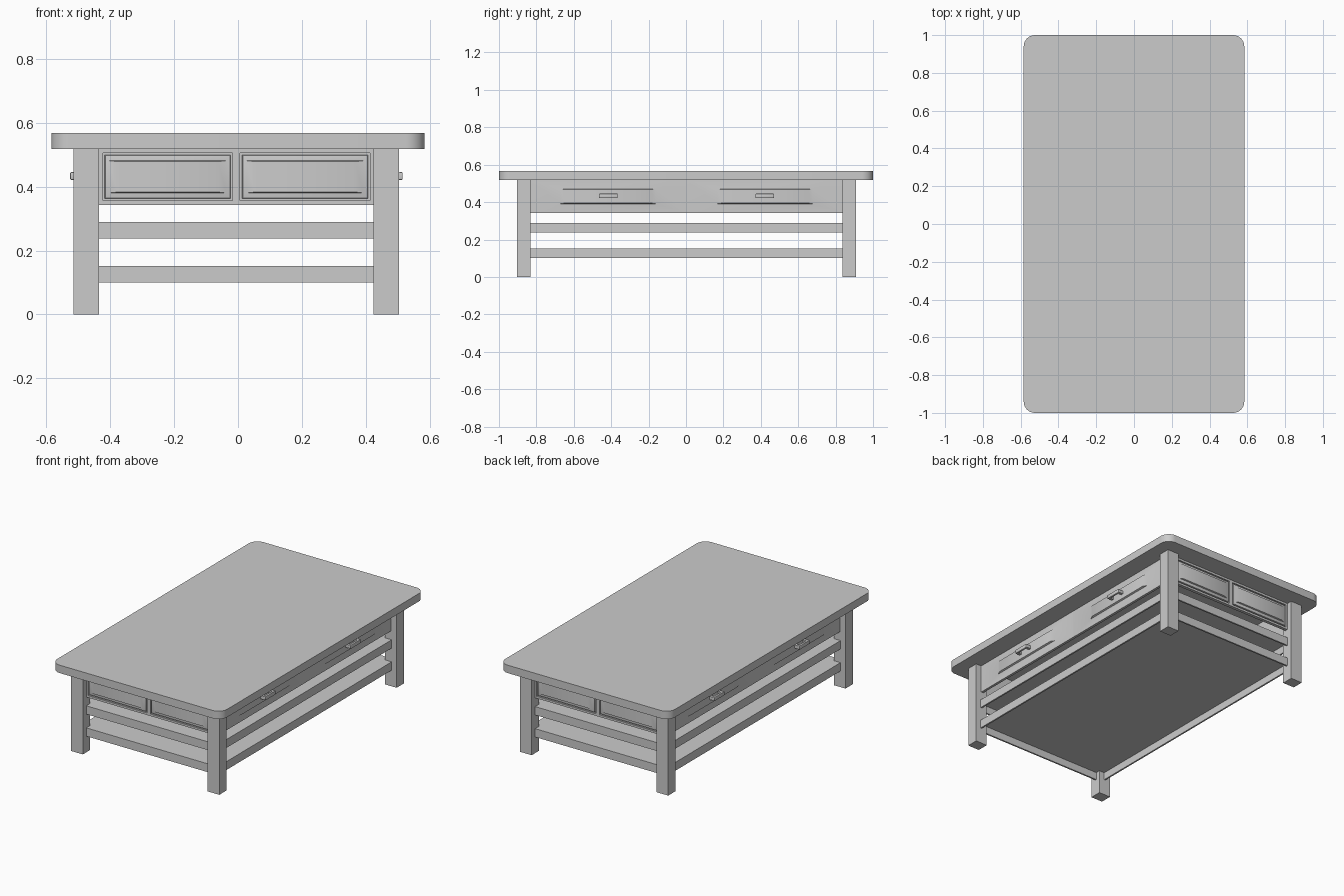
import bpy, bmesh, math
from mathutils import Matrix, Vector

cube = bpy.data.objects.get("Cube")
if cube:
    bpy.data.objects.remove(cube, do_unlink=True)

wood = bpy.data.materials.new("grey_wood")
wood.use_nodes = True
GREY = (0.6, 0.6, 0.6, 1)
wood.diffuse_color = GREY
wood.node_tree.nodes["Principled BSDF"].inputs["Base Color"].default_value = GREY

CX, CY = -0.005, 0.003     # the base sits slightly off the top's centre
LEG_X, LEG_Y = 0.469, 0.87
FACE_X, FACE_Y = 0.475, 0.872
BASE = Matrix.Translation((CX, CY, 0))


def finish(name, bm, matrix=None):
    bmesh.ops.recalc_face_normals(bm, faces=bm.faces)
    mesh = bpy.data.meshes.new(name)
    bm.to_mesh(mesh)
    bm.free()
    mesh.materials.append(wood)
    obj = bpy.data.objects.new(name, mesh)
    bpy.context.collection.objects.link(obj)
    if matrix:
        obj.matrix_world = matrix
    return obj


def box(name, lo, hi, matrix=None, bevel=0, upright_only=False, segments=2):
    lo, hi = Vector(lo), Vector(hi)
    bm = bmesh.new()
    bmesh.ops.create_cube(bm, size=1, matrix=Matrix.Translation((lo + hi) / 2)
                          @ Matrix.Diagonal((*(hi - lo), 1)))
    if bevel:
        edges = [e for e in bm.edges if not upright_only
                 or abs(e.verts[0].co.z - e.verts[1].co.z) > 0.001]
        bmesh.ops.bevel(bm, geom=edges, offset=bevel, segments=segments,
                        profile=0.5, affect='EDGES')
    return finish(name, bm, matrix)


def smooth(obj, degrees=30):
    bpy.ops.object.select_all(action='DESELECT')
    obj.select_set(True)
    bpy.context.view_layer.objects.active = obj
    bpy.ops.object.shade_smooth_by_angle(angle=math.radians(degrees))


def raised_panel(name, x0, x1, z0, z1, y, rings, matrix):
    """Nested rectangles facing -y; each ring is (inset x, inset z, height)."""
    bm = bmesh.new()
    previous = None
    for ix, iz, out in rings:
        ring = [bm.verts.new(p) for p in (
            (x0 + ix, y - out, z0 + iz), (x1 - ix, y - out, z0 + iz),
            (x1 - ix, y - out, z1 - iz), (x0 + ix, y - out, z1 - iz))]
        if previous:
            for i in range(4):
                j = (i + 1) % 4
                bm.faces.new((previous[i], previous[j], ring[j], ring[i]))
        else:
            bm.faces.new(ring[::-1])
        previous = ring
    bm.faces.new(previous)
    smooth(finish(name, bm, matrix))


def facing(degrees):
    return BASE @ Matrix.Rotation(math.radians(degrees), 4, 'Z')


# Table top with rounded corners
top = box("table_top", (-0.584, -1, 0.518), (0.584, 1, 0.567),
          bevel=0.06, upright_only=True, segments=8)
smooth(top)

# Legs
for sx, side in ((1, "left"), (-1, "right")):
    for sy, end in ((-1, "front"), (1, "back")):
        x, y = sx * LEG_X, sy * LEG_Y
        box(f"{end}_{side}_leg", (x - 0.04, y - 0.036, 0), (x + 0.04, y + 0.036, 0.52), BASE)

# Shelves: a thin board with rails hanging around its edge
RAIL = 0.01
for name, z in (("lower_shelf", 0.1), ("upper_shelf", 0.237)):
    z1 = z + 0.052
    box(f"{name}_board", (RAIL - FACE_X, RAIL - FACE_Y, z1 - 0.006),
        (FACE_X - RAIL, FACE_Y - RAIL, z1), BASE)
    for angle, side, half, face in ((0, "front", FACE_X, FACE_Y), (180, "back", FACE_X, FACE_Y),
                                    (90, "left", FACE_Y, FACE_X), (-90, "right", FACE_Y, FACE_X)):
        box(f"{name}_{side}_rail", (-half, -face, z), (half, RAIL - face, z1), facing(angle))

# End frames with two sunk panels each
END_RINGS = ((0, 0, -0.02), (0, 0, -0.008), (0.006, 0.006, -0.008), (0.008, 0.008, 0),
             (0.02, 0.024, 0.004), (0.045, 0.027, 0.012))
for end, angle in (("front", 0), ("back", 180)):
    m = facing(angle)
    for part, x0, x1, z0, z1 in (
            ("top_rail", -0.44, 0.44, 0.505, 0.519),
            ("bottom_rail", -0.44, 0.44, 0.343, 0.356),
            ("middle_stile", -0.012, 0.012, 0.356, 0.505),
            ("left_stile", 0.418, 0.44, 0.356, 0.505),
            ("right_stile", -0.44, -0.418, 0.356, 0.505)):
        box(f"{end}_{part}", (x0, -FACE_Y, z0), (x1, 0.02 - FACE_Y, z1), m)
    for x0, x1, side in ((-0.418, -0.012, "right"), (0.012, 0.418, "left")):
        raised_panel(f"{end}_{side}_panel", x0, x1, 0.356, 0.505,
                     -FACE_Y, END_RINGS, m)

# Long-side drawers with raised fields and bar handles
DRAWER_RINGS = ((0, 0, -0.016), (0, 0, 0), (0.165, 0.048, 0.004), (0.19, 0.052, 0.014))
for side, angle in (("left", 90), ("right", -90)):
    m = facing(angle)
    for s, end in ((-1, "first"), (1, "second")):
        x0, x1 = sorted((0, s * 0.84))
        raised_panel(f"{side}_{end}_drawer", x0, x1, 0.343, 0.519,
                     0.004 - FACE_X, DRAWER_RINGS, m)
        c = s * 0.418
        grip = box(f"{side}_{end}_handle", (c - 0.05, -0.52, 0.421),
                   (c + 0.05, -0.507, 0.445), m, bevel=0.003)
        smooth(grip)
        for d in (-0.042, 0.042):
            box(f"{side}_{end}_handle_post", (c + d - 0.008, -0.51, 0.423),
                (c + d + 0.008, -0.47, 0.443), m)
